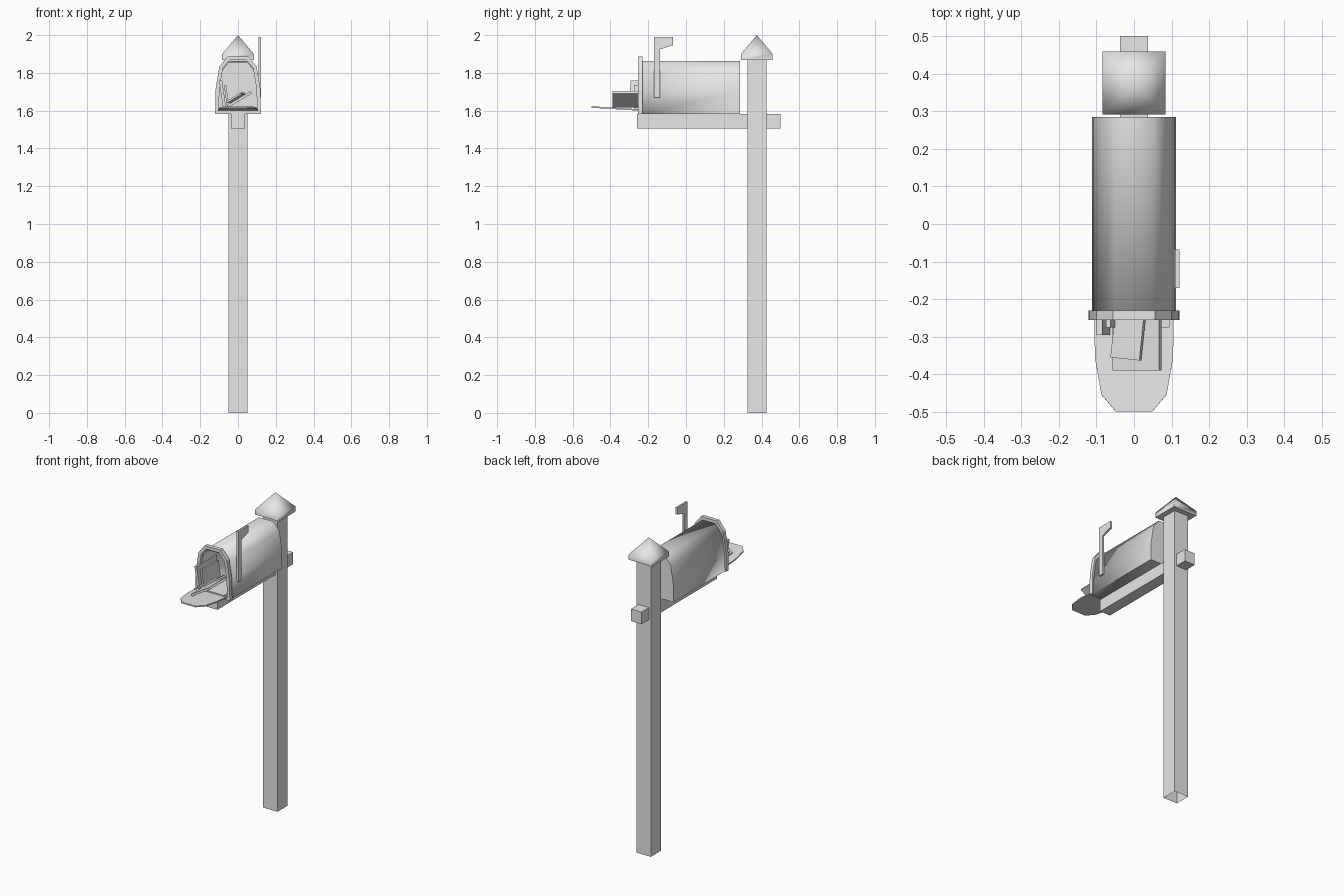
import bpy, bmesh
from math import radians
from mathutils import Matrix

cube = bpy.data.objects.get("Cube")
if cube:
    bpy.data.objects.remove(cube, do_unlink=True)

GREY = (0.8, 0.8, 0.8, 1)
mat = bpy.data.materials.new("plain grey")
mat.use_nodes = True
mat.diffuse_color = GREY
mat.node_tree.nodes["Principled BSDF"].inputs["Base Color"].default_value = GREY


def finish(name, bm, smooth=0):
    bmesh.ops.recalc_face_normals(bm, faces=bm.faces)
    mesh = bpy.data.meshes.new(name)
    bm.to_mesh(mesh)
    bm.free()
    obj = bpy.data.objects.new(name, mesh)
    bpy.context.collection.objects.link(obj)
    mesh.materials.append(mat)
    if smooth:
        bpy.ops.object.select_all(action='DESELECT')
        bpy.context.view_layer.objects.active = obj
        obj.select_set(True)
        bpy.ops.object.shade_smooth_by_angle(angle=radians(smooth))
    return obj


def box(name, low, high, open_bottom=False):
    bm = bmesh.new()
    bmesh.ops.create_cube(bm, size=1)
    for v in bm.verts:
        v.co = [high[i] if v.co[i] > 0 else low[i] for i in range(3)]
    if open_bottom:
        floor = [f for f in bm.faces if all(v.co.z == low[2] for v in f.verts)]
        bmesh.ops.delete(bm, geom=floor, context='FACES_ONLY')
    return finish(name, bm)


def arch(w, h):
    right = [(w, 0), (w * .98, h * .43), (w * .82, h * .82), (w * .46, h)]
    return right + [(-x, z) for x, z in reversed(right)]


def arch_prism(name, w, h, y0, y1, front=True, back=True, wall=0, smooth=0):
    """Arch outline pulled along y, optionally open-ended with a wall."""
    bm = bmesh.new()
    a, b = [[bm.verts.new((x, y, z)) for x, z in arch(w, h)] for y in (y0, y1)]
    n = len(a)
    for i in range(n):
        j = (i + 1) % n
        bm.faces.new((a[i], a[j], b[j], b[i]))
    if front:
        bm.faces.new(a)
    if back:
        bm.faces.new(b)
    obj = finish(name, bm, smooth)
    if wall:
        mod = obj.modifiers.new("wall", 'SOLIDIFY')
        mod.thickness = wall
        mod.offset = -1
        mod.use_even_offset = True
    return obj


def letter(name, size, centre, tilt, turn):
    obj = box(name, [-s / 2 for s in size], [s / 2 for s in size])
    obj.matrix_world = (Matrix.Translation(centre) @ Matrix.Rotation(radians(turn), 4, 'Z')
                        @ Matrix.Rotation(radians(tilt), 4, 'Y'))


# Post and the arm that runs through it
POST_Y = 0.375
box("post", (-.05, POST_Y - .05, 0), (.05, POST_Y + .05, 1.88), open_bottom=True)
box("support_arm", (-.037, -.26, 1.505), (.037, .5, 1.582))

# Pyramid cap with a short straight rim
bm = bmesh.new()
rings = [[bm.verts.new((sx * .084, POST_Y + sy * .084, z))
          for sx, sy in ((-1, -1), (1, -1), (1, 1), (-1, 1))] for z in (1.868, 1.9)]
tip = bm.verts.new((0, POST_Y, 2))
bm.faces.new(rings[0])
for i in range(4):
    j = (i + 1) % 4
    bm.faces.new((rings[0][i], rings[0][j], rings[1][j], rings[1][i]))
    bm.faces.new((rings[1][i], rings[1][j], tip))
finish("post_cap", bm, 70)

# Hollow box, front frame and lowered door
BASE = 1.582
body = arch_prism("box_body", .112, .28, -.24, .285, front=False, wall=.006, smooth=60)
frame = arch_prism("front_frame", .121, .305, -.255, -.23, front=False, back=False, wall=.02)
body.location.z = frame.location.z = BASE
door = arch_prism("door", .106, .25, 0, .008)
door.location = (0, -.25, 1.6)
door.rotation_euler.x = radians(86.5)

# Signal flag on the left side
outline = [(-.17, 1.67), (-.137, 1.67), (-.137, 1.925), (-.068, 1.947), (-.068, 1.99), (-.17, 1.99)]
bm = bmesh.new()
face = bm.faces.new([bm.verts.new((.109, y, z)) for y, z in outline])
side = bmesh.ops.extrude_face_region(bm, geom=[face])
bmesh.ops.translate(bm, vec=(.012, 0, 0),
                    verts=[g for g in side["geom"] if isinstance(g, bmesh.types.BMVert)])
finish("signal_flag", bm)

# Letters lying and leaning inside
letter("leaning_letter", (.145, .2, .014), (.008, -.29, 1.66), -31, 0)
letter("upper_letter", (.09, .19, .01), (-.012, -.265, 1.668), -31, -6)
letter("flat_letter", (.19, .2, .01), (0, -.175, 1.612), 0, 0)
letter("upright_letter", (.016, .2, .14), (-.082, -.195, 1.69), -8, 0)
letter("upright_letter_inner", (.012, .17, .12), (-.06, -.19, 1.675), -8, 0)
